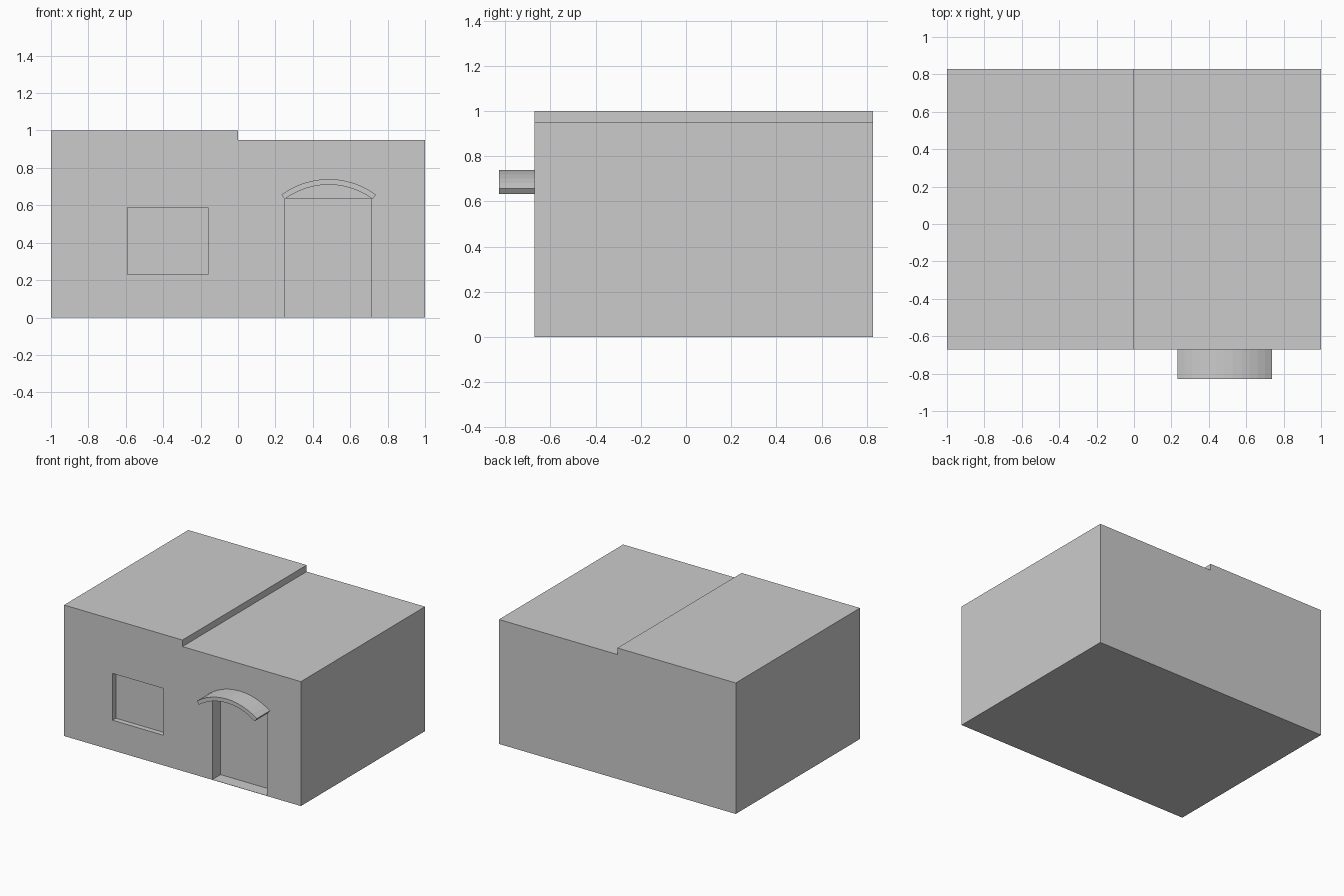
import bpy
from math import sin, cos, radians

if "Cube" in bpy.data.objects:
    bpy.data.objects.remove(bpy.data.objects["Cube"])

FRONT, BACK = -0.67, 0.828


def extrude_profile(name, pts, y0, y1):
    """Extrude an (x, z) outline, listed counter-clockwise from the front, from y0 to y1."""
    n = len(pts)
    verts = [(x, y, z) for y in (y0, y1) for x, z in pts]
    faces = [tuple(range(n)), tuple(reversed(range(n, 2 * n)))]
    faces += [(i, i + n, (i + 1) % n + n, (i + 1) % n) for i in range(n)]
    mesh = bpy.data.meshes.new(name)
    mesh.from_pydata(verts, [], faces)
    obj = bpy.data.objects.new(name, mesh)
    bpy.context.collection.objects.link(obj)
    return obj


def cut_recess(target, name, x0, x1, z0, z1, depth):
    """Cut a rectangular recess into the front wall."""
    outline = [(x0, z0), (x1, z0), (x1, z1), (x0, z1)]
    cutter = extrude_profile(name, outline, FRONT - 0.1, FRONT + depth)
    cutter.hide_render = True
    mod = target.modifiers.new(name, 'BOOLEAN')
    mod.operation = 'DIFFERENCE'
    mod.solver = 'EXACT'
    mod.object = cutter
    bpy.context.view_layer.objects.active = target
    bpy.ops.object.modifier_apply(modifier=name)
    bpy.data.objects.remove(cutter)


# House block with the stepped flat roof
house = extrude_profile(
    "house_body",
    [(-1, 0), (1, 0), (1, 0.95), (0, 0.95), (0, 1), (-1, 1)], FRONT, BACK)

# Window and doorway recesses (the doorway keeps a very thin floor)
cut_recess(house, "window_recess", -0.59, -0.16, 0.23, 0.587, 0.04)
cut_recess(house, "door_recess", 0.252, 0.712, 0.002, 0.637, 0.1)

# Curved canopy above the door
CX, CZ, R_OUT, R_IN, HALF, SEGS = 0.485, 0.313, 0.427, 0.397, 36.3, 12
angles = [radians(-HALF + 2 * HALF * i / SEGS) for i in range(SEGS + 1)]
inner = [(CX + R_IN * sin(a), CZ + R_IN * cos(a)) for a in angles]
outer = [(CX + R_OUT * sin(a), CZ + R_OUT * cos(a)) for a in reversed(angles)]
extrude_profile("door_canopy", inner + outer, -0.828, FRONT)
